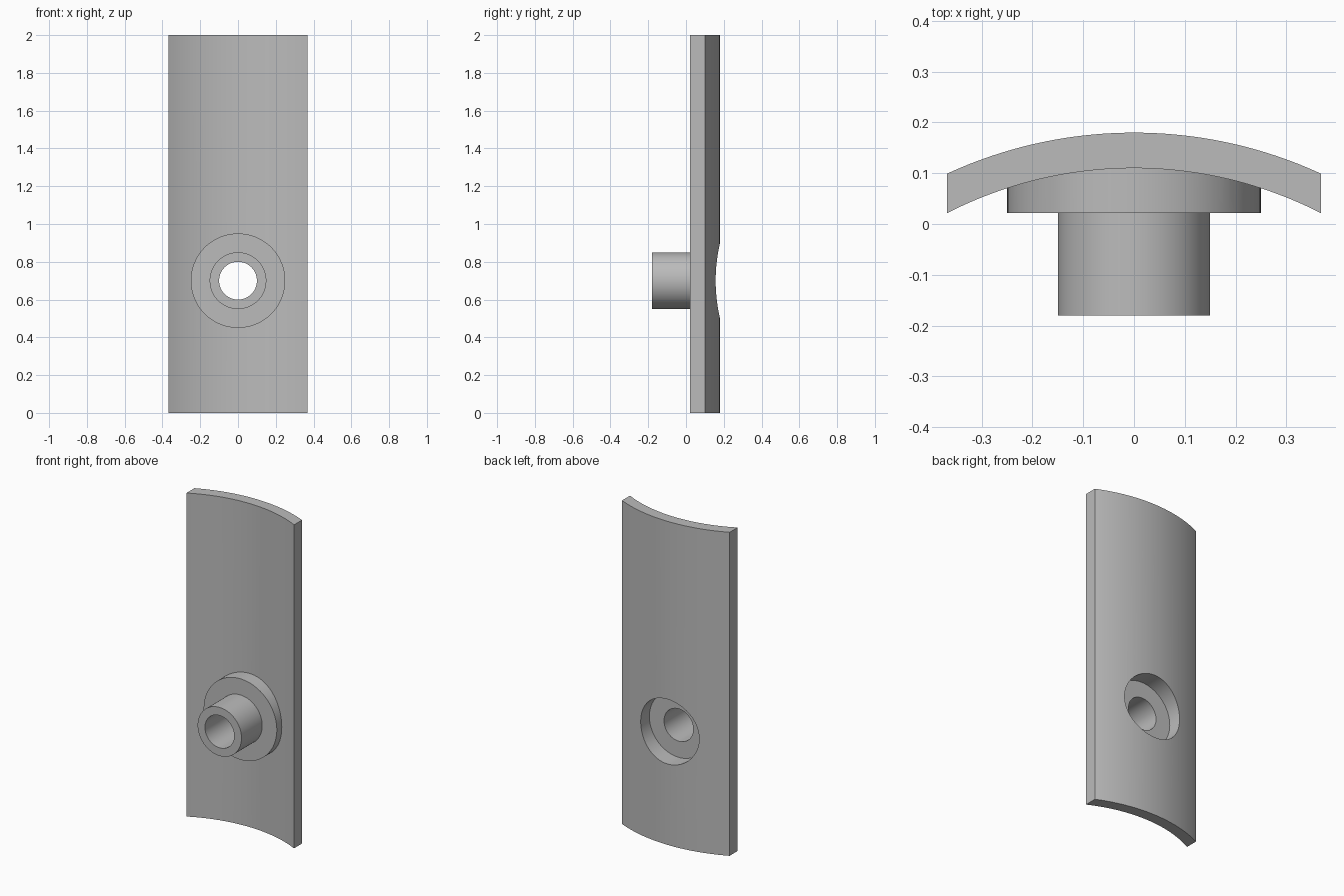
import bpy, bmesh
from math import sin, cos, asin, pi, radians
from mathutils import Matrix

cube = bpy.data.objects.get("Cube")
if cube:
    bpy.data.objects.remove(cube, do_unlink=True)

# One plain grey for the whole part
grey = bpy.data.materials.new("plain_grey")
grey.use_nodes = True
colour = (0.5, 0.5, 0.5, 1)
grey.diffuse_color = colour
grey.node_tree.nodes["Principled BSDF"].inputs["Base Color"].default_value = colour

HALF_WIDTH, HEIGHT, HOLE_Z = 0.368, 2.0, 0.7
ARC_CENTRE_Y, R_OUT, R_IN = -0.70, 0.88, 0.81
STEPS = 48


def make_object(name, bm):
    bmesh.ops.recalc_face_normals(bm, faces=bm.faces[:])
    mesh = bpy.data.meshes.new(name)
    bm.to_mesh(mesh)
    bm.free()
    mesh.materials.append(grey)
    obj = bpy.data.objects.new(name, mesh)
    bpy.context.collection.objects.link(obj)
    return obj


def arc(radius):
    """Arc points from the left edge to the right edge."""
    a = asin(HALF_WIDTH / radius)
    angles = [a - 2 * a * i / STEPS for i in range(STEPS + 1)]
    return [(radius * sin(t), ARC_CENTRE_Y + radius * cos(t), 0) for t in angles]


def cylinder(name, radius, y0, y1):
    """Cylinder along y, centred on the hole axis."""
    bm = bmesh.new()
    place = Matrix.Translation((0, (y0 + y1) / 2, HOLE_Z)) @ Matrix.Rotation(pi / 2, 4, "X")
    bmesh.ops.create_cone(bm, cap_ends=True, segments=96, radius1=radius,
                          radius2=radius, depth=y1 - y0, matrix=place)
    return make_object(name, bm)


def combine(target, other, operation):
    bpy.ops.object.select_all(action="DESELECT")
    target.select_set(True)
    bpy.context.view_layer.objects.active = target
    mod = target.modifiers.new(operation, "BOOLEAN")
    mod.operation, mod.solver, mod.object = operation, "EXACT", other
    bpy.ops.object.modifier_apply(modifier=mod.name)
    bpy.data.objects.remove(other, do_unlink=True)


# Curved plate
bm = bmesh.new()
profile = arc(R_OUT) + arc(R_IN)[::-1]
face = bm.faces.new([bm.verts.new(p) for p in profile])
result = bmesh.ops.extrude_face_region(bm, geom=[face])
top = [v for v in result["geom"] if isinstance(v, bmesh.types.BMVert)]
bmesh.ops.translate(bm, verts=top, vec=(0, 0, HEIGHT))
plate = make_object("curved_plate_with_socket", bm)

# Round flange, counterbore behind it, spout and through hole
combine(plate, cylinder("flange", 0.25, 0.022, 0.13), "UNION")
combine(plate, cylinder("counterbore", 0.20, 0.072, 0.4), "DIFFERENCE")
combine(plate, cylinder("spout", 0.15, -0.18, 0.05), "UNION")
combine(plate, cylinder("through_hole", 0.10, -0.4, 0.4), "DIFFERENCE")

bpy.ops.object.shade_smooth_by_angle(angle=radians(30))
